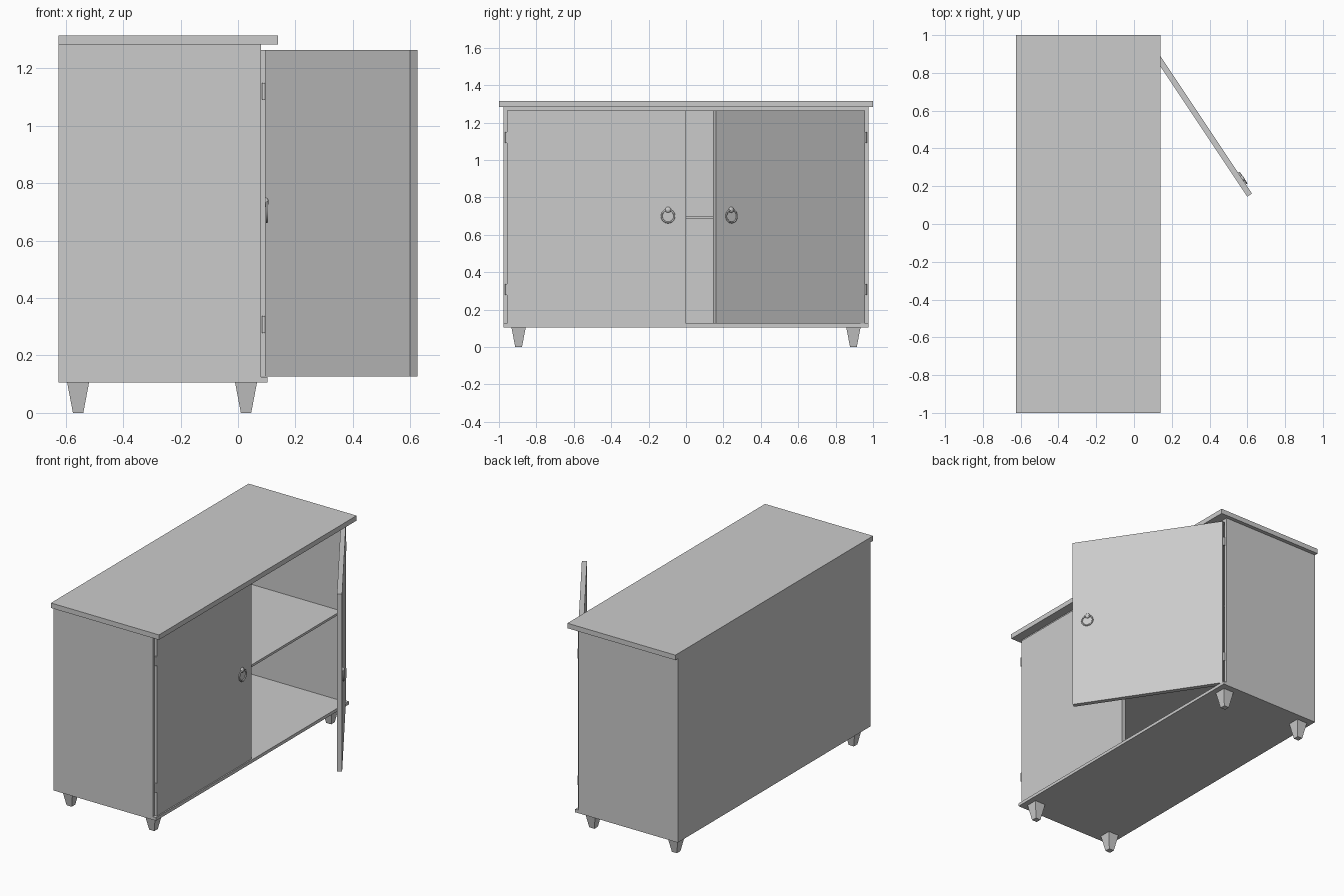
import bpy, bmesh, math
from mathutils import Matrix, Vector

if "Cube" in bpy.data.objects:
    bpy.data.objects.remove(bpy.data.objects["Cube"])


def add_mesh(name, bm, smooth=False):
    bmesh.ops.recalc_face_normals(bm, faces=bm.faces)
    me = bpy.data.meshes.new(name)
    bm.to_mesh(me)
    bm.free()
    for p in me.polygons:
        p.use_smooth = smooth
    ob = bpy.data.objects.new(name, me)
    bpy.context.collection.objects.link(ob)
    return ob


def box(name, x, y, z, matrix=Matrix()):
    bm = bmesh.new()
    size = (x[1] - x[0], y[1] - y[0], z[1] - z[0])
    mid = ((x[0] + x[1]) / 2, (y[0] + y[1]) / 2, (z[0] + z[1]) / 2)
    bmesh.ops.create_cube(bm, size=1, matrix=matrix @ Matrix.Translation(mid) @ Matrix.Diagonal((*size, 1)))
    return add_mesh(name, bm)


def torus(name, R, r, matrix, n=32, m=10):
    # ring standing in the local yz plane
    bm = bmesh.new()
    v = [[bm.verts.new(matrix @ Vector((r * math.sin(b),
                                        (R + r * math.cos(b)) * math.cos(a),
                                        (R + r * math.cos(b)) * math.sin(a))))
          for b in (2 * math.pi * j / m for j in range(m))]
         for a in (2 * math.pi * i / n for i in range(n))]
    for i in range(n):
        for j in range(m):
            k, l = (i + 1) % n, (j + 1) % m
            bm.faces.new((v[i][j], v[k][j], v[k][l], v[i][l]))
    return add_mesh(name, bm, True)


BACK, FRONT, T = -0.625, 0.08, 0.018

# Carcass
box("top_board", (BACK, 0.14), (-1, 1), (1.283, 1.315))
box("bottom_panel", (BACK, 0.102), (-0.975, 0.975), (0.105, 0.125))
box("upper_panel", (BACK, FRONT), (-0.957, 0.957), (1.266, 1.283))
box("back_panel", (BACK, BACK + T), (-0.957, 0.957), (0.125, 1.266))
box("shelf", (BACK + T, 0.06), (-0.957, 0.957), (0.685, 0.70))

for s, side in ((-1, "left"), (1, "right")):
    box(side + "_side_panel", (BACK, FRONT), sorted((s * 0.957, s * 0.975)), (0.125, 1.283))

    # Tapered square legs
    for x, end in ((-0.557, "back"), (0.028, "front")):
        bm = bmesh.new()
        bmesh.ops.create_cone(bm, cap_ends=True, segments=4, depth=0.105,
                              radius1=0.018 * math.sqrt(2), radius2=0.038 * math.sqrt(2),
                              matrix=Matrix.Translation((x, s * 0.895, 0.0525)) @ Matrix.Rotation(math.pi / 4, 4, 'Z'))
        add_mesh(f"{side}_{end}_leg", bm)

    # Door, built with its hinge corner at the local origin; the right one stands open
    angle = math.radians(33.7) if s > 0 else 0
    M = (Matrix.Translation((0.095, s * 0.956, 0)) @ Matrix.Rotation(angle, 4, 'Z')
         @ Matrix.Diagonal((1, s, 1, 1)))
    box(side + "_door", (-0.03, 0), (-0.955, 0), (0.126, 1.264), M)

    # Ring handle hanging from a round knob
    H = M @ Matrix.Translation((0, -0.86, 0.70))
    torus(side + "_handle_ring", 0.034, 0.0045, H @ Matrix.Translation((0.006, 0, 0)))
    bm = bmesh.new()
    bmesh.ops.create_uvsphere(bm, u_segments=16, v_segments=10, radius=1,
                              matrix=H @ Matrix.Translation((0.002, 0, 0.034)) @ Matrix.Diagonal((0.01, 0.016, 0.016, 1)))
    add_mesh(side + "_handle_knob", bm, True)

    # Hinge barrels
    for z, level in ((0.308, "lower"), (1.12, "upper")):
        bm = bmesh.new()
        bmesh.ops.create_cone(bm, cap_ends=True, segments=12, radius1=0.006, radius2=0.006, depth=0.058,
                              matrix=Matrix.Translation((0.09, s * 0.961, z)))
        add_mesh(f"{side}_{level}_hinge", bm)
